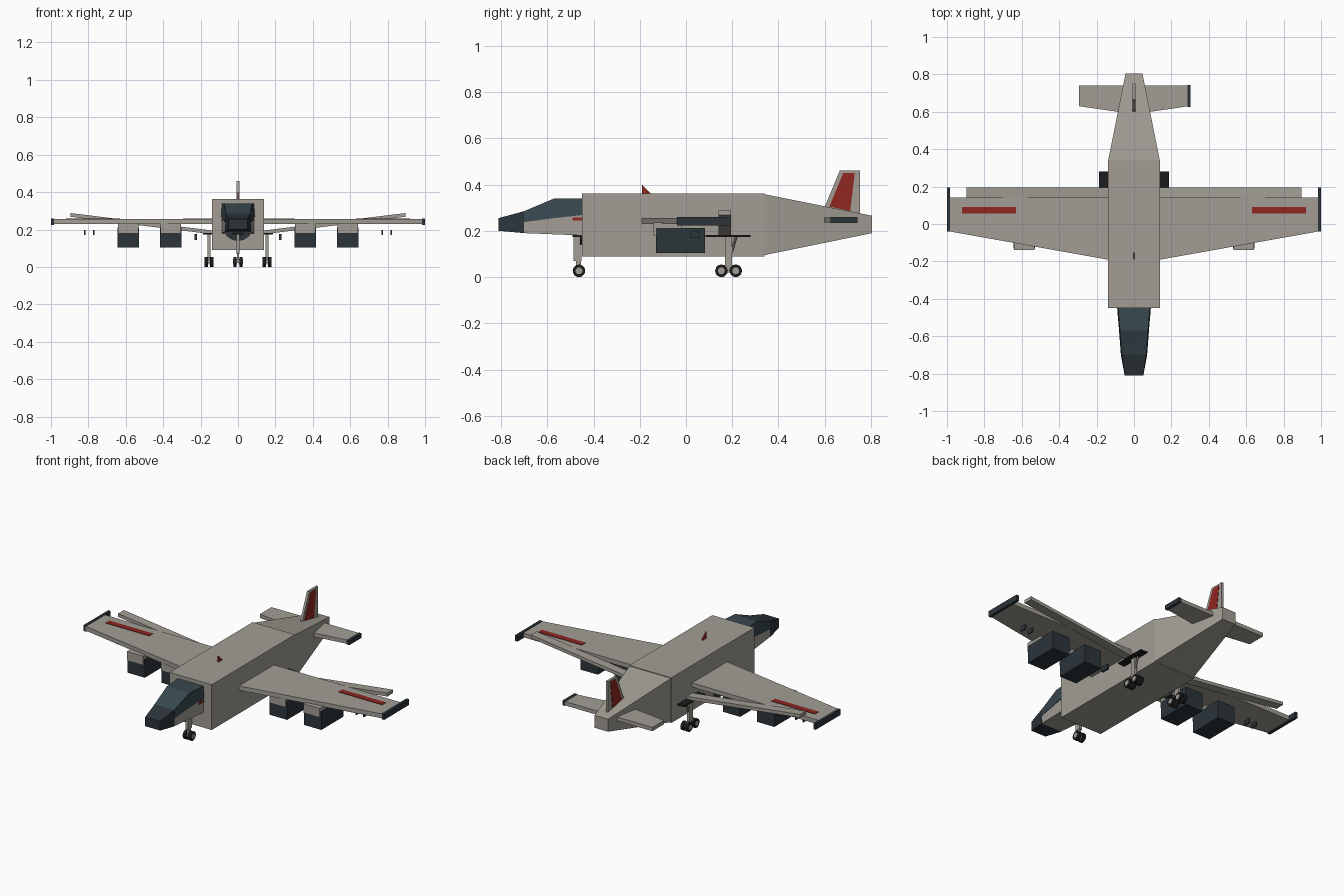
import bpy, math
from mathutils import Vector


def mat(name, c):
    m = bpy.data.materials.new(name)
    m.diffuse_color = (*c, 1)
    return m


GREY = mat("hull_grey", (0.36, 0.34, 0.30))
DARK = mat("dark_slate", (0.025, 0.035, 0.042))
GLASS = mat("glass", (0.04, 0.065, 0.08))
RED = mat("red", (0.28, 0.02, 0.015))
BLACK = mat("tyre", (0.012, 0.012, 0.013))


def mesh(name, verts, faces, m):
    me = bpy.data.meshes.new(name)
    me.from_pydata(verts, [], faces)
    me.materials.append(m)
    ob = bpy.data.objects.new(name, me)
    bpy.context.collection.objects.link(ob)
    return ob


def loft(name, rings, m):
    """Closed solid through equal-length rings of points."""
    n = len(rings[0])
    faces = [tuple(range(n))[::-1], tuple(range(n * (len(rings) - 1), n * len(rings)))]
    for r in range(len(rings) - 1):
        a, b = r * n, (r + 1) * n
        faces += [(a + i, a + (i + 1) % n, b + (i + 1) % n, b + i) for i in range(n)]
    ob = mesh(name, [p for r in rings for p in r], faces, m)
    import bmesh
    bm = bmesh.new()
    bm.from_mesh(ob.data)
    bmesh.ops.recalc_face_normals(bm, faces=bm.faces)
    bm.to_mesh(ob.data)
    bm.free()
    return ob


def rect(y, wb, wt, z0, z1):
    return [(-wb, y, z0), (wb, y, z0), (wt, y, z1), (-wt, y, z1)]


def box(name, x0, x1, y0, y1, z0, z1, m):
    return loft(name, [[(x, y0, z0), (x, y1, z0), (x, y1, z1), (x, y0, z1)] for x in (x0, x1)], m)


def plate(name, profile, t, m):
    """Side profile (y, z) with half thickness t."""
    return loft(name, [[(x, y, z) for y, z in profile] for x in (-t, t)], m)


def cyl(name, a, b, r, m, n=16):
    a, b = Vector(a), Vector(b)
    bpy.ops.mesh.primitive_cylinder_add(vertices=n, radius=r, depth=(b - a).length, location=(a + b) / 2)
    ob = bpy.context.object
    ob.rotation_euler = (b - a).to_track_quat('Z', 'Y').to_euler()
    ob.name = name
    ob.data.materials.append(m)
    return ob


# Fuselage and tail cone
loft("fuselage", [rect(-0.45, 0.14, 0.14, 0.09, 0.362), rect(0.34, 0.14, 0.14, 0.09, 0.362)], GREY)
loft("tail_cone", [rect(0.34, 0.138, 0.138, 0.095, 0.358), rect(0.805, 0.045, 0.045, 0.19, 0.265)], GREY)

# Nose, cockpit and canopy
loft("nose_cone", [rect(-0.81, 0.05, 0.05, 0.20, 0.255), rect(-0.70, 0.07, 0.065, 0.19, 0.285)], DARK)
loft("cockpit_body", [rect(-0.70, 0.068, 0.068, 0.19, 0.24), rect(-0.45, 0.085, 0.085, 0.18, 0.27)], GREY)
loft("canopy", [rect(-0.70, 0.07, 0.065, 0.238, 0.285), rect(-0.57, 0.08, 0.075, 0.255, 0.34),
                rect(-0.45, 0.09, 0.085, 0.268, 0.34)], GLASS)
cyl("front_bulkhead", (0, -0.458, 0.22), (0, -0.44, 0.22), 0.082, DARK)

# Fin, its red panel and the antenna
plate("fin", [(0.59, 0.28), (0.665, 0.46), (0.752, 0.46), (0.752, 0.25), (0.62, 0.25)], 0.007, GREY)
plate("fin_panel", [(0.62, 0.305), (0.68, 0.45), (0.73, 0.45), (0.71, 0.285)], 0.009, RED)
plate("antenna", [(-0.19, 0.36), (-0.19, 0.40), (-0.15, 0.36)], 0.004, RED)

# Tailplane, with a dark tip on one side only
for s in (-1, 1):
    loft("tailplane", [[(s * 0.02, 0.59, 0.235), (s * 0.02, 0.74, 0.235), (s * 0.02, 0.74, 0.258), (s * 0.02, 0.59, 0.258)],
                       [(s * 0.295, 0.63, 0.235), (s * 0.295, 0.74, 0.235), (s * 0.295, 0.74, 0.258), (s * 0.295, 0.63, 0.258)]], GREY)
box("tailplane_tip", 0.285, 0.303, 0.625, 0.742, 0.233, 0.26, DARK)


def wheel(x, y):
    cyl("tyre", (x - 0.009, y, 0.027), (x + 0.009, y, 0.027), 0.027, BLACK, 20)
    cyl("hub", (x - 0.011, y, 0.027), (x + 0.011, y, 0.027), 0.015, GREY, 12)


for s in (-1, 1):
    def sbox(name, x0, x1, *rest):
        return box(name, s * x0, s * x1, *rest)

    # Tapered wing, tip cap and stripe
    loft("wing", [[(s * x, y0, 0.23), (s * x, 0.142, 0.23), (s * x, 0.142, 0.256), (s * x, y0, 0.256)]
                  for x, y0 in ((0.12, -0.194), (0.985, -0.04))], GREY)
    sbox("wing_tip", 0.983, 1.0, -0.04, 0.195, 0.224, 0.259, DARK)
    sbox("wing_stripe", 0.63, 0.92, 0.055, 0.09, 0.25, 0.259, RED)

    # Tilted trailing-edge flap
    loft("flap", [[(s * x, 0.14, z), (s * x, 0.195, z), (s * x, 0.195, z + 0.02), (s * x, 0.14, z + 0.02)]
                  for x, z in ((0.14, 0.175), (0.895, 0.268))], GREY)

    # Underwing engine boxes with pylons
    for x in (0.36, 0.587):
        sbox("engine", x - 0.058, x + 0.058, -0.13, 0.082, 0.103, 0.212, DARK)
        sbox("engine_pylon", x - 0.054, x + 0.054, -0.14, -0.02, 0.18, 0.235, GREY)

    # Small underwing stores
    for x in (0.77, 0.82):
        sbox("store_rack", x - 0.004, x + 0.004, 0.02, 0.06, 0.17, 0.198, DARK)
    sbox("inner_store", 0.218, 0.232, 0.0, 0.05, 0.145, 0.175, DARK)

    # Main landing gear
    sbox("gear_plate", 0.12, 0.186, 0.085, 0.28, 0.174, 0.181, BLACK)
    sbox("main_strut", 0.147, 0.163, 0.168, 0.2, 0.05, 0.18, GREY)
    cyl("main_brace", (s * 0.155, 0.198, 0.11), (s * 0.155, 0.218, 0.178), 0.005, GREY, 8)
    sbox("main_bogie", 0.15, 0.16, 0.145, 0.222, 0.02, 0.052, GREY)
    for y in (0.153, 0.215):
        for x in (0.141, 0.169):
            wheel(s * x, y)
    wheel(s * 0.016, -0.463)

# Nose gear
box("nose_gear_plate", -0.03, 0.03, -0.49, -0.45, 0.174, 0.181, BLACK)
box("nose_strut", -0.009, 0.009, -0.487, -0.452, 0.07, 0.18, GREY)
box("nose_fork", -0.006, 0.006, -0.475, -0.455, 0.02, 0.075, GREY)
box("nose_mark", -0.088, 0.088, -0.49, -0.45, 0.245, 0.257, RED)
